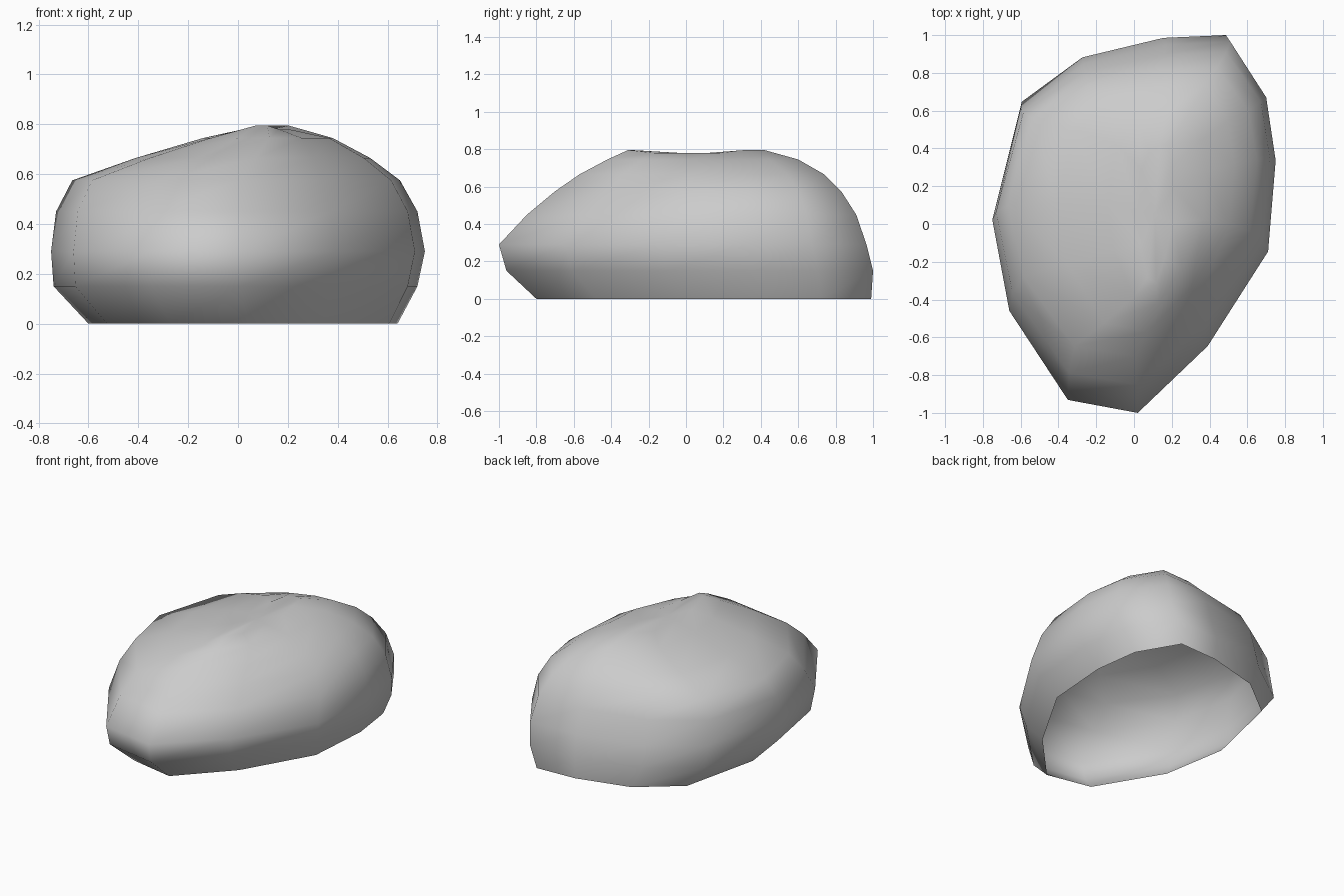
import bpy, bmesh

if "Cube" in bpy.data.objects:
    bpy.data.objects.remove(bpy.data.objects["Cube"])

# plan outline of the boulder, counter-clockwise
outline = [(0.51, 1.0), (0.17, 0.985), (-0.27, 0.88), (-0.60, 0.64),
           (-0.75, 0.04), (-0.66, -0.45), (-0.35, -0.93), (0.02, -1.0),
           (0.39, -0.64), (0.71, -0.13), (0.75, 0.36), (0.70, 0.70)]

# height, then x min, x max, y min, y max of each level
levels = [(0.0, -0.60, 0.64, -0.80, 0.99),
          (0.15, -0.74, 0.72, -0.96, 1.00),
          (0.29, -0.75, 0.75, -1.00, 0.965),
          (0.45, -0.73, 0.72, -0.85, 0.91),
          (0.575, -0.665, 0.65, -0.70, 0.83),
          (0.665, -0.41, 0.53, -0.57, 0.74),
          (0.745, -0.14, 0.38, -0.42, 0.60),
          (0.795, 0.02, 0.21, -0.31, 0.42)]

bm = bmesh.new()
rings = []
for z, x0, x1, y0, y1 in levels:
    rings.append([bm.verts.new((x0 + (x1 - x0) * (x + 0.75) / 1.5,
                                y0 + (y1 - y0) * (y + 1) / 2, z))
                  for x, y in outline])

# side walls, open underneath
n = len(outline)
for low, high in zip(rings, rings[1:]):
    for i in range(n):
        j = (i + 1) % n
        bm.faces.new((low[i], low[j], high[j], high[i]))

# slightly dipped crown
for v in rings[-1]:
    if abs(v.co.y - 0.05) < 0.25:
        v.co.z -= 0.015
centre = bm.verts.new((0.11, 0.05, 0.775))
for i in range(n):
    bm.faces.new((rings[-1][i], rings[-1][(i + 1) % n], centre))

bmesh.ops.recalc_face_normals(bm, faces=bm.faces)
if centre.link_faces[0].normal.z < 0:
    bmesh.ops.reverse_faces(bm, faces=bm.faces)
for f in bm.faces:
    f.smooth = True

mesh = bpy.data.meshes.new("boulder")
bm.to_mesh(mesh)
bm.free()
bpy.context.collection.objects.link(bpy.data.objects.new("boulder", mesh))
